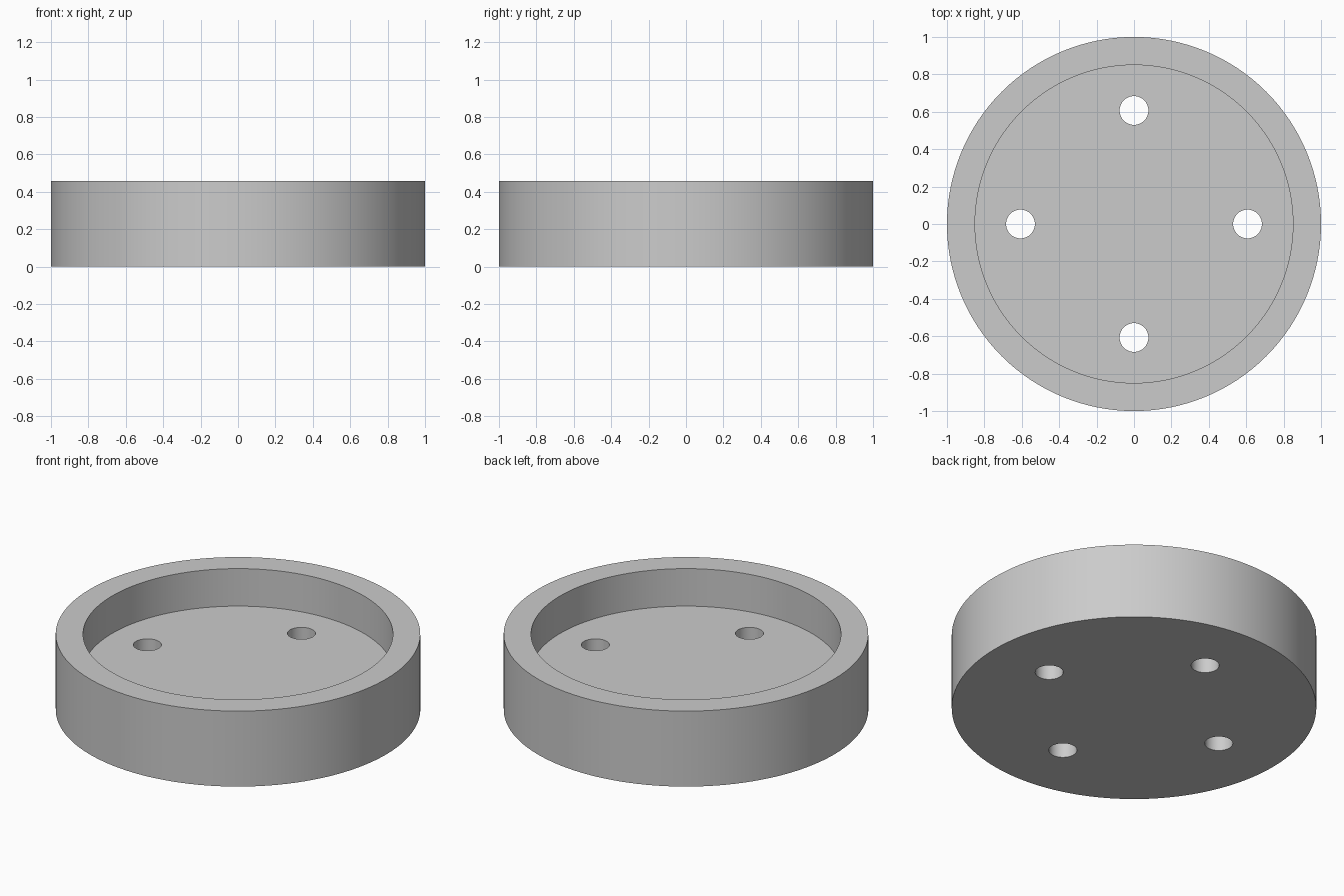
import bpy
import math

RADIUS, HEIGHT = 1.0, 0.457
RECESS_RADIUS, FLOOR = 0.85, 0.23
HOLE_RADIUS, HOLE_RING = 0.077, 0.607

if "Cube" in bpy.data.objects:
    bpy.data.objects.remove(bpy.data.objects["Cube"], do_unlink=True)

grey = bpy.data.materials.new("light grey")
grey.use_nodes = True
colour = (0.6, 0.6, 0.6, 1)
grey.diffuse_color = colour
grey.node_tree.nodes["Principled BSDF"].inputs["Base Color"].default_value = colour


def cylinder(name, radius, bottom, top, x=0, y=0, sides=128):
    bpy.ops.mesh.primitive_cylinder_add(
        vertices=sides, radius=radius, depth=top - bottom,
        location=(x, y, (bottom + top) / 2))
    obj = bpy.context.object
    obj.name = name
    obj.data.materials.append(grey)
    return obj


def cut(target, cutter):
    mod = target.modifiers.new("cut", "BOOLEAN")
    mod.operation = "DIFFERENCE"
    mod.solver = "EXACT"
    mod.object = cutter
    bpy.ops.object.select_all(action="DESELECT")
    target.select_set(True)
    bpy.context.view_layer.objects.active = target
    bpy.ops.object.modifier_apply(modifier=mod.name)
    bpy.data.objects.remove(cutter, do_unlink=True)


# Round body with a shallow recess in the top
body = cylinder("round_tray", RADIUS, 0, HEIGHT)
cut(body, cylinder("recess_cutter", RECESS_RADIUS, FLOOR, HEIGHT + 0.2))

# Four through holes in the floor
for i in range(4):
    a = i * math.pi / 2
    cut(body, cylinder("hole_cutter", HOLE_RADIUS, -0.1, FLOOR + 0.1,
                       HOLE_RING * math.cos(a), HOLE_RING * math.sin(a), 48))

# Smooth walls, crisp rims
bpy.ops.object.shade_smooth_by_angle(angle=math.radians(30))
